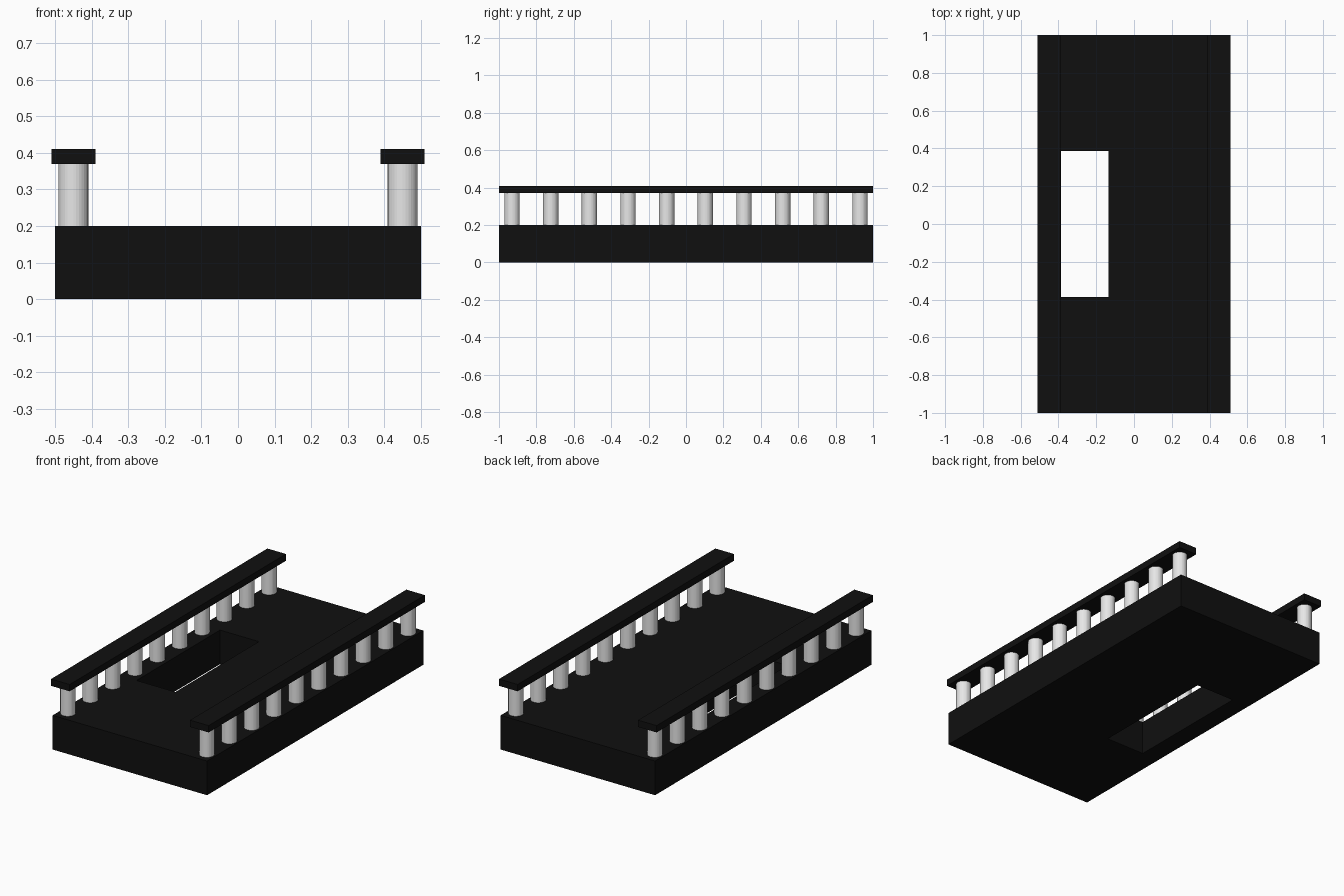
import bpy, bmesh

if "Cube" in bpy.data.objects:
    bpy.data.objects.remove(bpy.data.objects["Cube"])


def material(name, rgb):
    m = bpy.data.materials.new(name)
    m.diffuse_color = (*rgb, 1.0)
    m.use_nodes = True
    m.node_tree.nodes["Principled BSDF"].inputs["Base Color"].default_value = m.diffuse_color
    return m


BLACK = material("black", (0.005, 0.005, 0.005))
WHITE = material("off white", (0.8, 0.8, 0.8))


def finish(bm, name, mat):
    bmesh.ops.recalc_face_normals(bm, faces=bm.faces)
    mesh = bpy.data.meshes.new(name)
    bm.to_mesh(mesh)
    bm.free()
    mesh.materials.append(mat)
    ob = bpy.data.objects.new(name, mesh)
    bpy.context.collection.objects.link(ob)
    return ob


# Floor slab with a rectangular opening: a grid with its middle cell left out, extruded up
xs = (-0.5, -0.387, -0.135, 0.5)
ys = (-1.0, -0.386, 0.386, 1.0)
bm = bmesh.new()
grid = [[bm.verts.new((x, y, 0)) for y in ys] for x in xs]
for i in range(3):
    for j in range(3):
        if (i, j) != (1, 1):
            bm.faces.new((grid[i][j], grid[i + 1][j], grid[i + 1][j + 1], grid[i][j + 1]))
ext = bmesh.ops.extrude_face_region(bm, geom=bm.faces[:], use_keep_orig=True)
top = [g for g in ext["geom"] if isinstance(g, bmesh.types.BMVert)]
bmesh.ops.translate(bm, verts=top, vec=(0, 0, 0.2))
finish(bm, "floor_slab", BLACK)

COUNT = 10
for side, sx in (("left", -0.45), ("right", 0.45)):
    # Flat handrail
    bm = bmesh.new()
    bmesh.ops.create_cube(bm, size=1)
    bmesh.ops.scale(bm, verts=bm.verts, vec=(0.12, 2.0, 0.04))
    bmesh.ops.translate(bm, verts=bm.verts, vec=(sx, 0, 0.39))
    finish(bm, side + "_handrail", BLACK)

    # Row of round balusters
    for k in range(COUNT):
        bm = bmesh.new()
        bmesh.ops.create_cone(bm, cap_ends=True, segments=32, radius1=0.041,
                              radius2=0.041, depth=0.17)
        ob = finish(bm, f"{side}_baluster_{k + 1}", WHITE)
        ob.location = (sx, -0.93 + 1.86 * k / (COUNT - 1), 0.285)
